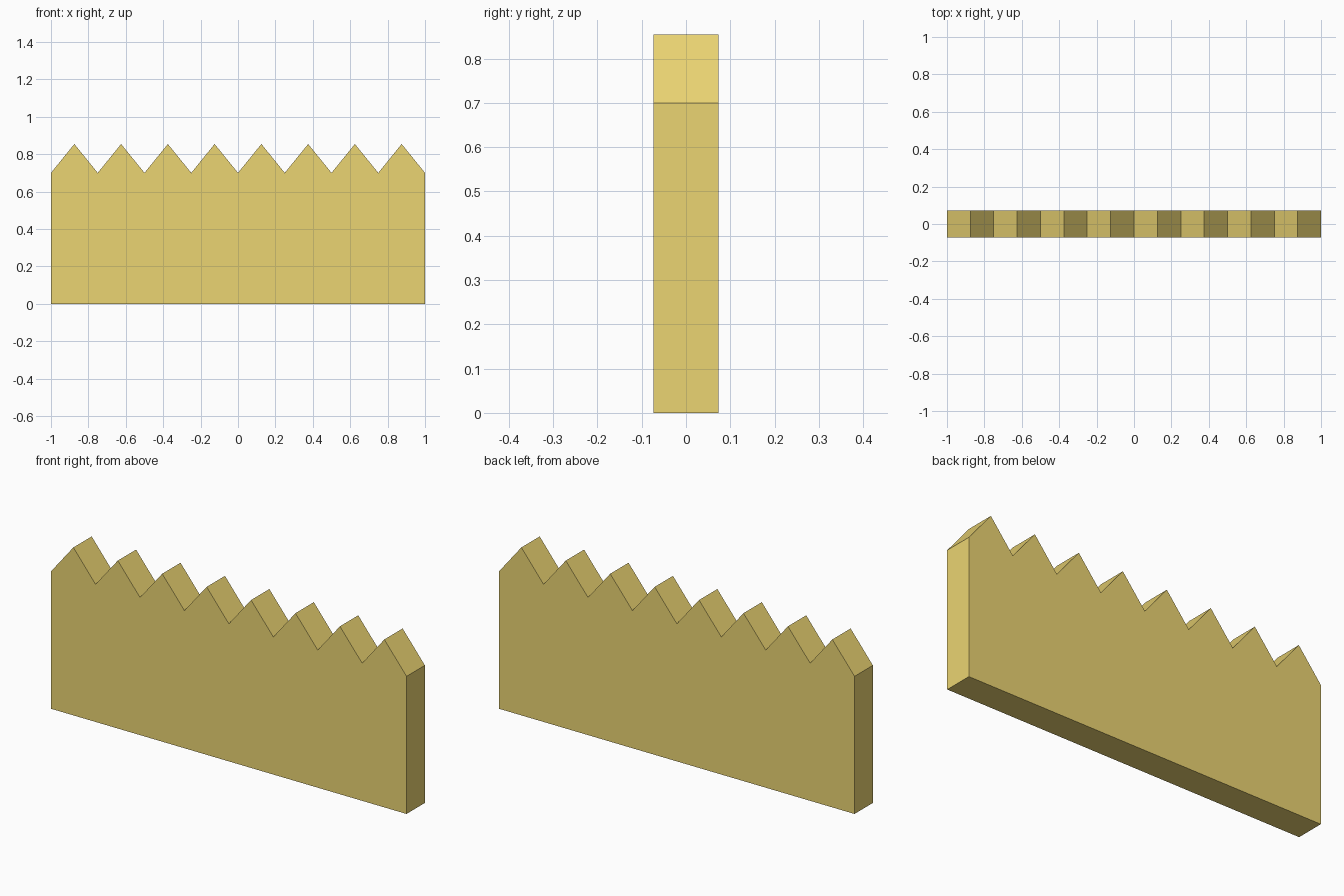
import bpy, bmesh

if "Cube" in bpy.data.objects:
    bpy.data.objects.remove(bpy.data.objects["Cube"])

TEETH = 8
HALF_DEPTH = 0.0735
BASE_Z, PEAK_Z = 0.70, 0.854
pitch = 2.0 / TEETH

# Front outline: flat bottom, zigzag top edge
outline = [(-1.0, 0.0), (1.0, 0.0)]
for i in range(2 * TEETH + 1):
    outline.append((1.0 - i * pitch / 2, PEAK_Z if i % 2 else BASE_Z))

# Extrude the outline through the panel thickness
bm = bmesh.new()
face = bm.faces.new([bm.verts.new((x, -HALF_DEPTH, z)) for x, z in outline])
result = bmesh.ops.extrude_face_region(bm, geom=[face], use_keep_orig=True)
moved = [v for v in result["geom"] if isinstance(v, bmesh.types.BMVert)]
bmesh.ops.translate(bm, verts=moved, vec=(0, 2 * HALF_DEPTH, 0))
bmesh.ops.recalc_face_normals(bm, faces=bm.faces)

mesh = bpy.data.meshes.new("toothed_panel")
bm.to_mesh(mesh)
bm.free()
panel = bpy.data.objects.new("toothed_panel", mesh)
bpy.context.collection.objects.link(panel)

# Golden colour
gold = bpy.data.materials.new("gold")
gold.diffuse_color = (0.83, 0.66, 0.17, 1.0)
gold.use_nodes = True
gold.node_tree.nodes["Principled BSDF"].inputs["Base Color"].default_value = gold.diffuse_color
mesh.materials.append(gold)
